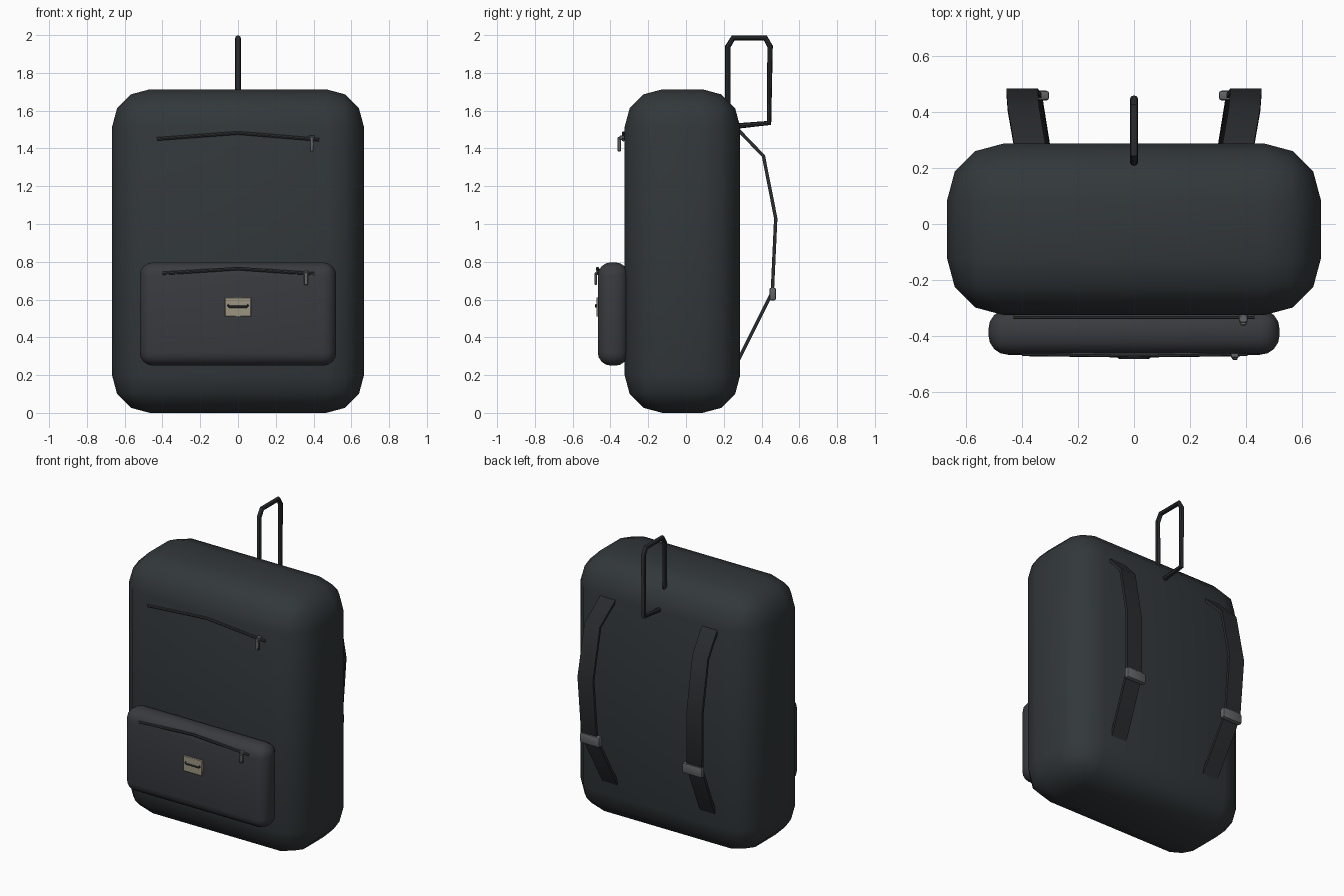
import bpy, bmesh
from mathutils import Vector

if "Cube" in bpy.data.objects:
    bpy.data.objects.remove(bpy.data.objects["Cube"])


def material(name, rgb):
    m = bpy.data.materials.new(name)
    m.diffuse_color = (*rgb, 1)
    m.use_nodes = True
    m.node_tree.nodes["Principled BSDF"].inputs["Base Color"].default_value = m.diffuse_color
    return m


FABRIC = material("dark_fabric", (0.032, 0.039, 0.043))
POCKET = material("pocket_fabric", (0.041, 0.043, 0.050))
WEBBING = material("webbing", (0.022, 0.025, 0.028))
ZIP = material("zip_tape", (0.035, 0.038, 0.042))
METAL = material("grey_metal", (0.12, 0.125, 0.13))
PATCH = material("beige_patch", (0.33, 0.30, 0.22))


def finish(ob, mat):
    ob.data.materials.clear()
    ob.data.materials.append(mat)
    bpy.ops.object.select_all(action='DESELECT')
    ob.select_set(True)
    bpy.context.view_layer.objects.active = ob
    bpy.ops.object.convert(target='MESH')
    bpy.ops.object.shade_smooth_by_angle(angle=0.75)
    return ob


def box(name, lo, hi, mat, bevel=0, segments=3):
    """Box between two corners, with optional rounded edges."""
    lo, hi = Vector(lo), Vector(hi)
    bpy.ops.mesh.primitive_cube_add(size=1, location=(lo + hi) / 2)
    ob = bpy.context.object
    ob.name = name
    ob.scale = hi - lo
    bpy.ops.object.transform_apply(location=False, rotation=False, scale=True)
    if bevel:
        mod = ob.modifiers.new("round", 'BEVEL')
        mod.width, mod.segments = bevel, segments
    return finish(ob, mat)


def tube(name, points, radius, mat):
    """Round bar along a polyline."""
    cu = bpy.data.curves.new(name, 'CURVE')
    cu.dimensions = '3D'
    cu.bevel_depth, cu.bevel_resolution, cu.use_fill_caps = radius, 2, True
    sp = cu.splines.new('POLY')
    sp.points.add(len(points) - 1)
    for p, co in zip(sp.points, points):
        p.co = (*co, 1)
    ob = bpy.data.objects.new(name, cu)
    bpy.context.collection.objects.link(ob)
    return finish(ob, mat)


def ribbon(name, path, width, mat):
    """Flat strap following a path, its width along x."""
    bm = bmesh.new()
    rows = [[bm.verts.new((x + s * width / 2, y, z)) for s in (-1, 1)] for x, y, z in path]
    for a, b in zip(rows, rows[1:]):
        bm.faces.new((a[0], a[1], b[1], b[0]))
    bmesh.ops.recalc_face_normals(bm, faces=bm.faces)
    me = bpy.data.meshes.new(name)
    bm.to_mesh(me)
    bm.free()
    ob = bpy.data.objects.new(name, me)
    bpy.context.collection.objects.link(ob)
    mod = ob.modifiers.new("thickness", 'SOLIDIFY')
    mod.thickness, mod.offset = 0.018, 0
    return finish(ob, mat)


# Main bag and front pocket
box("bag_body", (-0.667, -0.325, 0), (0.667, 0.287, 1.713), FABRIC, 0.2, 3)
box("front_pocket", (-0.52, -0.467, 0.25), (0.52, -0.305, 0.797), POCKET, 0.07, 4)

# Zips with their pulls
tube("upper_zip", [(-0.43, -0.331, 1.45), (0, -0.331, 1.482), (0.43, -0.331, 1.446)], 0.009, ZIP)
box("upper_zip_pull", (0.38, -0.362, 1.385), (0.401, -0.345, 1.46), METAL, 0.003, 1)
box("upper_zip_slider", (0.375, -0.352, 1.445), (0.406, -0.325, 1.468), METAL, 0.003, 1)
tube("pocket_zip", [(-0.40, -0.463, 0.738), (0, -0.468, 0.764), (0.405, -0.463, 0.736)], 0.009, ZIP)
box("pocket_zip_pull", (0.35, -0.485, 0.678), (0.37, -0.47, 0.742), METAL, 0.003, 1)
box("pocket_zip_slider", (0.346, -0.478, 0.73), (0.374, -0.455, 0.75), METAL, 0.003, 1)

# Plain patch with a small bar
box("patch", (-0.069, -0.475, 0.509), (0.069, -0.46, 0.612), PATCH, 0.003, 1)
tube("patch_bar", [(-0.055, -0.475, 0.572), (-0.045, -0.477, 0.562),
                   (0.045, -0.477, 0.562), (0.055, -0.475, 0.572)], 0.006, ZIP)

# Carry handle
tube("carry_handle", [(0, 0.222, 1.56), (0, 0.222, 1.94), (0, 0.25, 1.985), (0, 0.42, 1.985),
                      (0, 0.445, 1.94), (0, 0.44, 1.535), (0, 0.25, 1.517)], 0.015, WEBBING)

# Shoulder straps and buckles
for side, s in (("left", -1), ("right", 1)):
    path = [(0.37, 0.265, 1.51), (0.395, 0.41, 1.36), (0.40, 0.475, 1.03),
            (0.385, 0.457, 0.64), (0.355, 0.27, 0.265)]
    ribbon(side + "_shoulder_strap", [(s * x, y, z) for x, y, z in path], 0.112, WEBBING)
    x0, x1 = sorted((s * 0.303, s * 0.447))
    box(side + "_strap_buckle", (x0, 0.441, 0.595), (x1, 0.476, 0.663), METAL, 0.01, 2)
